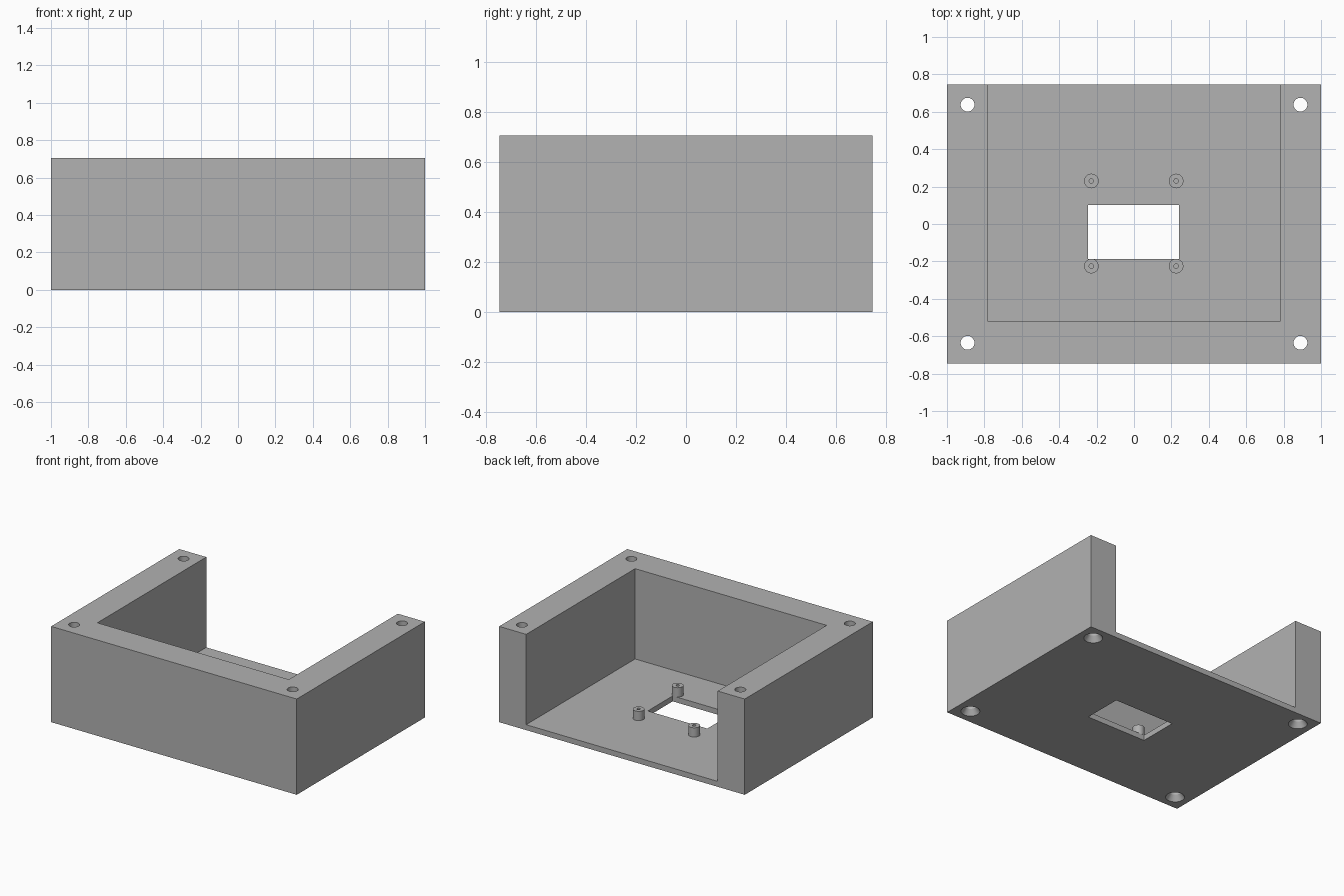
import bpy
import math

if "Cube" in bpy.data.objects:
    bpy.data.objects.remove(bpy.data.objects["Cube"], do_unlink=True)

WIDTH, DEPTH, HEIGHT = 2.0, 1.49, 0.705
FLOOR = 0.04
POST_TOP = FLOOR + 0.068

grey = bpy.data.materials.new("plain grey")
grey.use_nodes = True
colour = (0.445, 0.445, 0.445, 1)
grey.diffuse_color = colour
grey.node_tree.nodes["Principled BSDF"].inputs["Base Color"].default_value = colour


def box(name, low, high):
    """Box between two opposite corners."""
    centre = [(a + b) / 2 for a, b in zip(low, high)]
    bpy.ops.mesh.primitive_cube_add(size=1, location=centre)
    ob = bpy.context.object
    ob.name = name
    ob.scale = [b - a for a, b in zip(low, high)]
    bpy.ops.object.transform_apply(location=True, scale=True)
    ob.data.materials.append(grey)
    return ob


def cone(name, x, y, z0, z1, r0, r1, sides=32):
    """Upright cylinder or cone from z0 to z1."""
    bpy.ops.mesh.primitive_cone_add(vertices=sides, radius1=r0, radius2=r1,
                                    depth=z1 - z0, location=(x, y, (z0 + z1) / 2))
    ob = bpy.context.object
    ob.name = name
    ob.data.materials.append(grey)
    return ob


def cut(target, cutter):
    """Subtract the cutter from the target and discard it."""
    mod = target.modifiers.new("cut", "BOOLEAN")
    mod.operation, mod.solver, mod.object = "DIFFERENCE", "EXACT", cutter
    bpy.context.view_layer.objects.active = target
    bpy.ops.object.modifier_apply(modifier=mod.name)
    bpy.data.objects.remove(cutter, do_unlink=True)


def smooth(ob):
    bpy.ops.object.select_all(action="DESELECT")
    ob.select_set(True)
    bpy.context.view_layer.objects.active = ob
    bpy.ops.object.shade_smooth_by_angle(angle=math.radians(30))


# Housing: thick walls on three sides, open at the top and back
housing = box("housing", (-WIDTH / 2, -DEPTH / 2, 0), (WIDTH / 2, DEPTH / 2, HEIGHT))
cut(housing, box("cavity", (-0.78, -0.522, FLOOR), (0.78, 1, 1)))

# Rectangular window in the floor
cut(housing, box("window", (-0.245, -0.188, -0.1), (0.24, 0.102, 0.1)))

# Screw holes through the corners, countersunk underneath
for x in (-0.89, 0.89):
    for y in (-0.635, 0.638):
        cut(housing, cone("screw_hole", x, y, -0.1, 1, 0.037, 0.037))
        cut(housing, cone("countersink", x, y, -0.01, 0.04, 0.07, 0.037))
smooth(housing)

# Four hollow standoffs on the floor
for side, x in (("right", -0.228), ("left", 0.225)):
    for end, y in (("front", -0.225), ("back", 0.23)):
        post = cone(f"{end}_{side}_standoff", x, y, FLOOR, POST_TOP, 0.039, 0.039)
        cut(post, cone("pin_hole", x, y, FLOOR + 0.005, 1, 0.012, 0.012, 16))
        smooth(post)
